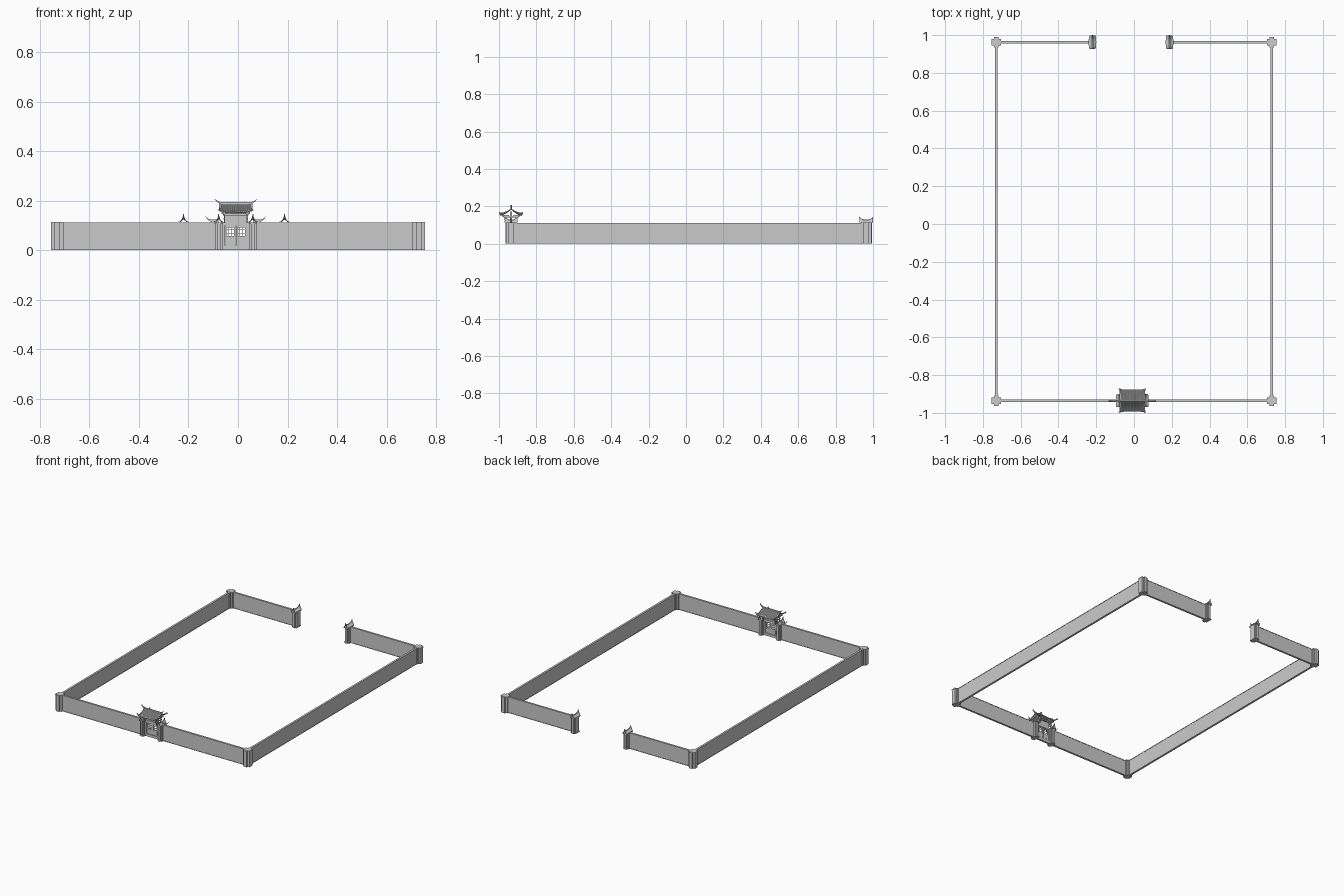
import bpy, bmesh, math

if "Cube" in bpy.data.objects:
    bpy.data.objects.remove(bpy.data.objects["Cube"])

H = 0.112            # wall height
FY, BY = -0.935, 0.963  # front and back wall lines
GX = -0.009          # gate centre


def finish(name, bm, smooth=False):
    bmesh.ops.recalc_face_normals(bm, faces=bm.faces)
    me = bpy.data.meshes.new(name)
    bm.to_mesh(me)
    bm.free()
    ob = bpy.data.objects.new(name, me)
    bpy.context.collection.objects.link(ob)
    if smooth:
        bpy.ops.object.select_all(action='DESELECT')
        ob.select_set(True)
        bpy.context.view_layer.objects.active = ob
        bpy.ops.object.shade_smooth_by_angle(angle=math.radians(35))
    return ob


def boxes(name, items):
    """Items are (cx, cy, z0, sx, sy, z1)."""
    bm = bmesh.new()
    for cx, cy, z0, sx, sy, z1 in items:
        vs = bmesh.ops.create_cube(bm, size=1)['verts']
        for v in vs:
            v.co = (cx + v.co.x * sx, cy + v.co.y * sy, z0 + (v.co.z + 0.5) * (z1 - z0))
    return finish(name, bm)


def crescent(name, path, thick, axis, origin):
    """Path of (distance, low z, high z), extruded sideways; axis is the run direction."""
    bm = bmesh.new()
    rings = []
    for d, lo, hi in path:
        ring = []
        for s, z in ((-1, lo), (1, lo), (1, hi), (-1, hi)):
            p = (d, s * thick / 2) if axis == 'x' else (s * thick / 2, d)
            ring.append(bm.verts.new((origin[0] + p[0], origin[1] + p[1], z)))
        rings.append(ring)
    for a, b in zip(rings, rings[1:]):
        for i in range(4):
            j = (i + 1) % 4
            bm.faces.new((a[i], a[j], b[j], b[i]))
    bm.faces.new(rings[0])
    bm.faces.new(rings[-1])
    return finish(name, bm, True)


def roof(name, fn, nu, nv, thick):
    """Curved roof sheet fn(u, v) with u, v in -1..1."""
    bm = bmesh.new()
    g = [[bm.verts.new(fn(2 * i / nu - 1, 2 * j / nv - 1)) for j in range(nv + 1)]
         for i in range(nu + 1)]
    for i in range(nu):
        for j in range(nv):
            bm.faces.new((g[i][j], g[i + 1][j], g[i + 1][j + 1], g[i][j + 1]))
    ob = finish(name, bm, True)
    m = ob.modifiers.new('thickness', 'SOLIDIFY')
    m.thickness = thick
    m.offset = 0
    return ob


# perimeter walls with a narrow raised coping
T = 0.011


def wall(name, x0, x1, y0, y1):
    cx, cy = (x0 + x1) / 2, (y0 + y1) / 2
    dx, dy = x1 - x0, y1 - y0
    along_x = dx > dy
    size = (lambda w: (dx, w)) if along_x else (lambda w: (w, dy))
    boxes(name, [(cx, cy, 0, *size(T), H - 0.003),
                 (cx, cy, 0, *size(T + 0.003), 0.004),
                 (cx, cy, H - 0.004, *size(T + 0.003), H)])


for s, side in ((-1, 'left'), (1, 'right')):
    wall(side + '_wall', s * 0.73 - T / 2, s * 0.73 + T / 2, FY, BY)
wall('front_wall_left', -0.73, -0.078, FY - T / 2, FY + T / 2)
wall('front_wall_right', 0.06, 0.73, FY - T / 2, FY + T / 2)
wall('back_wall_left', -0.73, -0.22, BY - T / 2, BY + T / 2)
wall('back_wall_right', 0.188, 0.73, BY - T / 2, BY + T / 2)


# cross-shaped corner posts
for x in (-0.73, 0.73):
    for y in (FY, BY):
        boxes('corner_post', [(x, y, 0, 0.049, 0.032, H + 0.001),
                              (x, y, 0, 0.023, 0.055, H + 0.001),
                              (x, y, H - 0.005, 0.051, 0.035, H + 0.002)])


# roofed posts beside both openings
def roofed_post(name, x, y, hx, hy):
    boxes(name, [(x, y, 0, 2 * hx, hy * 1.1, H), (x, y, 0, hx, hy * 1.7, H),
                 (x, y, 0, 2 * hx + 0.004, hy * 1.3, 0.005),
                 (x, y, H - 0.006, 2 * hx + 0.003, hy * 1.8, H)])

    def cap(u, v):
        top = 0.013 + 0.016 * abs(v) ** 2.5
        z = H + 0.002 + top * (1 - abs(u)) ** 1.8
        return (x + u * (hx + 0.003) * (1 - 0.3 * abs(v) ** 3), y + v * hy, z)
    roof(name + '_roof', cap, 12, 14, 0.002)
    pts = []
    for k in range(13):
        v = k / 6 - 1
        z = H + 0.014 + 0.016 * abs(v) ** 2.5
        pts.append((v * (hy + 0.001), z - 0.002, z + 0.003))
    crescent(name + '_ridge', pts, 0.004, 'y', (x, y))


for x in (-0.22, 0.188):
    roofed_post('back_post', x, BY, 0.017, 0.036)
for s in (-1, 1):
    x = GX + s * 0.069
    roofed_post('gate_post', x, FY, 0.015, 0.034)
    # upswept wing running out along the wall top
    crescent('gate_wing', [(s * d, lo, hi) for d, lo, hi in (
        (0.0, 0.110, 0.128), (0.015, 0.110, 0.124), (0.028, 0.113, 0.123),
        (0.040, 0.120, 0.126), (0.048, 0.128, 0.132), (0.054, 0.137, 0.139))],
        0.007, 'x', (x, FY))

# door leaves: solid lower panel, lattice window above
for s in (-1, 1):
    c = GX + s * 0.022
    w = 0.041
    parts = [(c, FY, 0.018, w, 0.005, 0.058), (c, FY, 0.092, w, 0.005, 0.1),
             (c, FY, 0.025, w - 0.01, 0.008, 0.051)]
    for k in (-1, 1):
        parts.append((c + k * (w / 2 - 0.003), FY, 0.05, 0.006, 0.005, 0.1))
        parts.append((c + k * 0.006, FY, 0.055, 0.002, 0.003, 0.095))
        parts.append((c, FY, 0.074 + k * 0.007, w, 0.003, 0.076 + k * 0.007))
    boxes('door_leaf', parts)

# gate frame, threshold, lintel and upper panel
boxes('gate_frame', [(GX, FY, 0, 0.11, 0.014, 0.018), (GX, FY, 0.1, 0.115, 0.016, 0.113),
                     (GX - 0.05, FY, 0, 0.013, 0.014, 0.105),
                     (GX + 0.05, FY, 0, 0.013, 0.014, 0.105),
                     (GX, FY, 0.113, 0.092, 0.01, 0.172)])

# posts, beams and brackets carrying the main roof
support = []
for sy in (-1, 1):
    y = FY + sy * 0.024
    support.append((GX, y, 0.14, 0.104, 0.006, 0.147))
    support.append((GX, FY + sy * 0.04, 0.146, 0.116, 0.004, 0.151))
    for sx in (-1, 1):
        support.append((GX + sx * 0.046, y, 0.11, 0.005, 0.005, 0.145))
    for k in range(9):
        support.append((GX + (k - 4) * 0.0125, FY + sy * 0.03, 0.145, 0.004, 0.036, 0.154))
for sx in (-1, 1):
    support.append((GX + sx * 0.046, FY, 0.124, 0.006, 0.068, 0.13))
    support.append((GX + sx * 0.046, FY, 0.14, 0.006, 0.08, 0.146))
boxes('roof_supports', support)


# main roof: concave slopes, tile ribs and lifted corners
def main_roof(u, v):
    a, b = abs(u), abs(v)
    z = 0.152 + 0.033 * (1 - a) ** 1.5 + 0.013 * b ** 5 * a ** 2
    z += 0.0011 * math.cos(v * math.pi * 17)
    x = GX + v * (0.064 + 0.008 * a ** 3)
    return (x, FY + u * (0.058 + 0.0065 * b ** 5), z)


roof('main_roof', main_roof, 16, 102, 0.003)

# main ridge with horned ends
ridge = []
for k in range(25):
    v = k / 12 - 1
    a = abs(v)
    lo = 0.181 + 0.025 * a ** 5
    ridge.append((v * 0.086, lo, lo + 0.013 - 0.011 * a ** 3))
crescent('main_ridge', ridge, 0.008, 'x', (GX, FY))

# hip ribs along both gable edges
for s in (-1, 1):
    pts = []
    for k in range(17):
        u = k / 8 - 1
        p = main_roof(u, s)
        pts.append((p[1] - FY, p[2], p[2] + 0.005))
    crescent('gable_rib', pts, 0.005, 'y', (GX + s * 0.066, FY))
